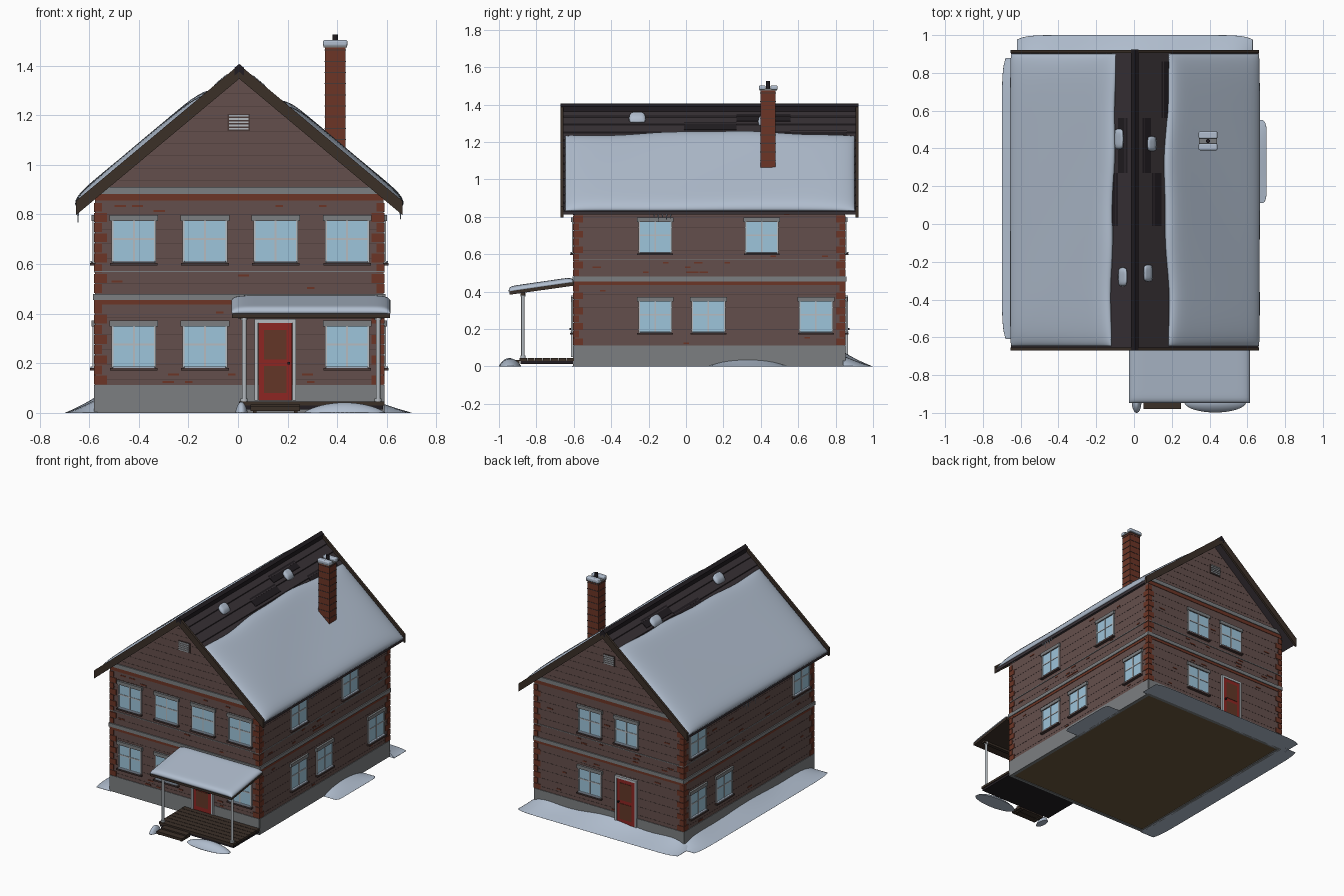
import bpy, bmesh, math, random
from mathutils import Vector, Matrix

if "Cube" in bpy.data.objects:
    bpy.data.objects.remove(bpy.data.objects["Cube"])
random.seed(4)
CX, HW, YF, YB = 0.005, 0.582, -0.60, 0.85      # wall box
RZ, SL, RW, RY0, RY1 = 1.405, 0.835, 0.655, -0.67, 0.922   # roof
TOP = -.025                                     # roof surface below the bargeboard line
MATS = {}
COL = dict(wall=0x64504D, brick=0x6C382A, stone=0x7B7E80, roof=0x3A3438, dark=0x262226, wood=0x3D332C,
           snow=0xAFBCCD, glass=0x9CC3DA, frame=0xB4BABF, red=0x8C2A27, mortar=0x4A3B39, panel=0x63392B, under=0x6A583F)

def mat(c):
    if c not in MATS:
        m = bpy.data.materials.new(c)
        rgb = [((COL[c] >> s) & 255) / 255 for s in (16, 8, 0)]
        m.diffuse_color = [v ** 2.2 for v in rgb] + [1]
        m.use_nodes = True
        m.node_tree.nodes["Principled BSDF"].inputs["Base Color"].default_value = m.diffuse_color
        MATS[c] = m
    return MATS[c]

def finish(name, bm, c, smooth=False, bevel=0):
    bmesh.ops.recalc_face_normals(bm, faces=bm.faces)
    me = bpy.data.meshes.new(name)
    bm.to_mesh(me); bm.free()
    ob = bpy.data.objects.new(name, me)
    bpy.context.collection.objects.link(ob)
    me.materials.append(mat(c))
    for p in me.polygons: p.use_smooth = smooth
    if bevel:
        b = ob.modifiers.new("bevel", 'BEVEL'); b.width = bevel; b.segments = 3
    return ob

def boxes(name, items, c, bevel=0):
    bm = bmesh.new()
    for x0, x1, y0, y1, z0, z1 in items:
        M = Matrix.Translation(((x0+x1)/2, (y0+y1)/2, (z0+z1)/2)) @ Matrix.Diagonal((abs(x1-x0), abs(y1-y0), abs(z1-z0), 1))
        bmesh.ops.create_cube(bm, size=1, matrix=M)
    return finish(name, bm, c, bevel=bevel)

def prisms(name, items, c, axis='y'):
    # each item: profile points, start, end along the axis
    bm = bmesh.new()
    for prof, a, b in items:
        P = (lambda p, t: (p[0], t, p[1])) if axis == 'y' else (lambda p, t: (t, p[0], p[1]))
        A, Bv = [bm.verts.new(P(p, a)) for p in prof], [bm.verts.new(P(p, b)) for p in prof]
        bm.faces.new(A); bm.faces.new(Bv[::-1])
        for i in range(len(prof)):
            j = (i + 1) % len(prof)
            bm.faces.new((A[i], A[j], Bv[j], Bv[i]))
    return finish(name, bm, c)

def patch(name, f, nu=32, nv=20):
    # snow sheet: f(u, v) gives (bottom, top) for u, v in -1..1, points bunched at the edges
    bm = bmesh.new()
    for k in (0, 1):
        g = [[bm.verts.new(f(math.sin(math.pi*(i/nu-.5)), math.sin(math.pi*(j/nv-.5)))[k]) for j in range(nv+1)] for i in range(nu+1)]
        for i in range(nu):
            for j in range(nv):
                bm.faces.new((g[i][j], g[i+1][j], g[i+1][j+1], g[i][j+1]))
    bmesh.ops.remove_doubles(bm, verts=bm.verts, dist=1e-5)
    return finish(name, bm, 'snow', True)

def on_wall(s, u0, u1, z0, z1, d0, d1):
    if s == 'F': return (u0, u1, YF-d1, YF-d0, z0, z1)
    if s == 'B': return (u0, u1, YB+d0, YB+d1, z0, z1)
    if s == 'R': return (CX+HW+d0, CX+HW+d1, u0, u1, z0, z1)
    return (CX-HW-d1, CX-HW-d0, u0, u1, z0, z1)

def span(s): return (CX-HW, CX+HW) if s in 'FB' else (YF, YB)

# House body, foundation, floor
xw0, xw1 = CX-HW, CX+HW
prisms("brick_walls", [([(xw0, .1), (xw1, .1), (xw1, .865), (CX, 1.352), (xw0, .865)], YF, YB)], 'wall')
boxes("foundation", [on_wall(s, span(s)[0], span(s)[1], 0, .112, -.02, .004) for s in 'FBRL'], 'stone')
boxes("ground_floor", [(xw0+.015, xw1-.015, YF+.015, YB-.015, .004, .05)], 'under')

# Brick course lines, belts, loose bricks, corner quoins
lines, belts, bricks, quoins = [], [], [], []
for s in 'FBRL':
    a, b = span(s)
    for z in (.135, .195, .255, .315, .385, .52, .62, .68, .74, .80):
        lines.append(on_wall(s, a, b, z, z+.002, 0, .001))
    belts.append(on_wall(s, a-.006, b+.006, .455, .48, 0, .008))
    belts.append(on_wall(s, a-.003, b+.003, .568, .573, 0, .004))
    bricks.append(on_wall(s, a, b, .436, .455, 0, .003))
    if s in 'FB':
        belts.append(on_wall(s, a, b, .882, .91, 0, .008))
        bricks.append(on_wall(s, a, b, .856, .882, 0, .003))
        for k in range(8):
            z = .935 + k*.05
            w = (1.34 - z)/SL
            lines.append(on_wall(s, CX-w, CX+w, z, z+.002, 0, .001))
    for k in range(18):
        u = random.uniform(a+.06, b-.11)
        z = random.choice((.12, .15, .40, .50, .525, .55, .585, .81, .83, .28, .70))
        bricks.append(on_wall(s, u, u+random.choice((.03, .045)), z, z+.008, 0, .003))
    for k in range(18):
        z, w = .114 + k*.041, (.048, .028)[k % 2]
        quoins += [on_wall(s, a-.004, a+w, z, z+.036, 0, .004), on_wall(s, b-w, b+.004, z, z+.036, 0, .004)]
boxes("course_lines", lines, 'mortar')
boxes("stone_belts", belts, 'stone')
boxes("accent_bricks", bricks, 'brick')
boxes("corner_quoins", quoins, 'brick')

# Windows
LO, UP = .182, .607
wins = {'F': [(-.42, LO), (-.133, LO), (.44, LO), (-.42, UP), (-.133, UP), (.152, UP), (.44, UP)],
        'B': [(.152, LO), (.152, UP), (-.133, UP)],
        'R': [(-.165, LO), (.12, LO), (.695, LO), (-.165, UP), (.405, UP)],
        'L': [(.695, LO), (.405, LO), (.695, UP), (-.455, UP)]}
glass, frames, lintels, sills, sillsnow = [], [], [], [], []
for s, ws in wins.items():
    for u, z in ws:
        w, h = .086, .172
        glass.append(on_wall(s, u-w, u+w, z, z+h, -.01, .005))
        for q in (-w, 0, w):
            frames.append(on_wall(s, u+q-.004, u+q+.004, z, z+h, 0, .009))
        for q in (0, h*.55, h):
            frames.append(on_wall(s, u-w, u+w, z+q-.004, z+q+.004, 0, .008))
        lintels.append(on_wall(s, u-.098, u+.098, z+h-.006, z+h+.018, 0, .014))
        sills.append(on_wall(s, u-.096, u+.096, z-.012, z-.002, 0, .02))
        sillsnow.append(on_wall(s, u-.085, u+.085, z-.002, z+.006, 0, .018))
boxes("window_glass", glass, 'glass')
boxes("window_frames", frames, 'frame')
boxes("window_lintels", lintels, 'stone')
boxes("window_sills", sills, 'mortar')
boxes("sill_snow", sillsnow, 'snow', .003)

# Doors front and back
for s, u, z0 in (('F', .15, .05), ('B', -.133, .05)):
    n = "front_door" if s == 'F' else "back_door"
    boxes(n, [on_wall(s, u-.068, u+.068, z0, .362, -.01, .012)], 'red')
    boxes(n+"_panels", [on_wall(s, u-.046, u+.046, a, b, .01, .015) for a, b in ((z0+.03, .19), (.215, .335))], 'panel')
    boxes(n+"_trim", [on_wall(s, u-.084, u-.07, z0, .375, 0, .016), on_wall(s, u+.07, u+.084, z0, .375, 0, .016),
                      on_wall(s, u-.084, u+.084, .362, .378, 0, .016)], 'frame')
    boxes(n+"_knob", [on_wall(s, u+.05, u+.06, .195, .205, .01, .024)], 'dark')

# Gable vents
for s in 'FB':
    boxes("gable_vent", [on_wall(s, -.042, .048, 1.135, 1.205, 0, .006)], 'mortar')
    boxes("vent_slats", [on_wall(s, -.036, .042, 1.142+k*.013, 1.149+k*.013, .004, .012) for k in range(5)], 'frame')

# Roof slab, bargeboards, ridge, lapped shingles
def rp(side, d, off=0): return (CX+side*d, RZ - SL*d + off)
def chevron(w, top, bot): return [rp(-1, w, top), rp(1, 0, top), rp(1, w, top), rp(1, w, bot), rp(1, 0, bot), rp(-1, w, bot)]
prisms("roof_slab", [(chevron(RW, TOP-.004, -.047), RY0+.01, RY1-.01)], 'roof')
prisms("bargeboards", [(chevron(RW+.003, -.001, -.058), a, a+.016) for a in (RY0, RY1-.016)], 'wood')
prisms("ridge_cap", [(chevron(.02, .002, -.03), RY0-.001, RY1+.001)], 'dark')
sh, dk = [], []
for sd in (-1, 1):
    for k in range(13):
        a, b = k*.05, min(k*.05+.054, RW)
        sh.append(([rp(sd, a, TOP-.004), rp(sd, b, TOP+.003), rp(sd, b, TOP-.01)], RY0+.016, RY1-.016))
for sd, d0, d1, y0, y1 in ((1, .14, .185, .56, .86), (1, .04, .085, .27, .56), (1, .09, .14, -.01, .27),
                           (-1, .04, .09, .27, .56), (-1, .09, .125, -.01, .27)):
    dk.append(([rp(sd, d0, TOP+.002), rp(sd, d1, TOP+.004), rp(sd, d1, TOP-.01), rp(sd, d0, TOP-.01)], y0, y1))
prisms("shingle_courses", sh, 'roof')
prisms("dark_shingles", dk, 'dark')

# Roof snow blankets, wavy along the upper edge
def puff(u, v, n=10): return max(0, (1-abs(u)**n)*(1-abs(v)**n))**.5
def roof_snow(sd):
    N = Vector((sd*SL, 0, 1)).normalized()
    def f(u, v):
        y = .128 + u*.774
        top = (.168+.013*math.cos(4.2*(y-.95)) if sd > 0 else .115-.012*math.sin(2.2*(y-.1))) + .003*math.sin(13*y)
        d = top + (RW+.002-top)*(v+1)/2
        x, z = rp(sd, d, TOP)
        b = Vector((x, y, z))
        return b, b + N*(.034+.003*math.sin(5*y+9*d))*puff(u, v)
    return f
patch("roof_snow_right", roof_snow(1), 48, 24)
patch("roof_snow_left", roof_snow(-1), 48, 24)
def clump(x, y, rx, ry):
    def f(u, v):
        px = x + rx*u*(1-.15*v*v)
        py = y + ry*v*(1-.15*u*u)
        z = RZ + TOP - SL*abs(px-CX)
        return Vector((px, py, z)), Vector((px, py, z+.028*puff(u, v, 5)))
    return f
for x, y, ry in ((-.08, .45, .055), (.095, .425, .04), (-.06, -.28, .05), (.075, -.26, .045)):
    patch("ridge_snow_clump", clump(x, y, .024, ry), 12, 12)

# Icicles on the eaves
bm = bmesh.new()
ice = [(CX+.65, -.17+k*.022, random.uniform(.02, .05)) for k in range(5)]
ice += [(CX-.65, .15+k*.025, random.uniform(.02, .06)) for k in range(6)]
for x, y, l in ice:
    bmesh.ops.create_cone(bm, cap_ends=True, segments=6, radius1=.0005, radius2=.005, depth=l, matrix=Matrix.Translation((x, y, .815-l/2)))
finish("icicles", bm, 'snow')

# Chimney
boxes("chimney", [(.35, .434, .398, .478, 1.03, 1.478)], 'brick')
boxes("chimney_joints", [(.348, .436, .396, .48, z, z+.004) for z in [1.10+.045*k for k in range(9)]], 'mortar')
boxes("chimney_cap", [(.344, .44, .392, .486, 1.474, 1.486)], 'stone')
boxes("chimney_cap_snow", [(.342, .442, .39, .426, 1.478, 1.503), (.342, .442, .452, .49, 1.478, 1.503)], 'snow', .008)
bm = bmesh.new()
bmesh.ops.create_cone(bm, cap_ends=True, segments=12, radius1=.011, radius2=.011, depth=.045, matrix=Matrix.Translation((.392, .439, 1.503)))
finish("flue_pipe", bm, 'dark')

# Porch: deck, step, posts, roof, snow
boxes("porch_deck", [(.005, .59, -.89+k*.042, -.89+k*.042+.039, .03, .046) for k in range(7)], 'wood')
boxes("deck_frame", [(.01, .585, -.885, -.6, .014, .032)], 'dark')
boxes("porch_step", [(.05, .25, -.98, -.935, .008, .026), (.05, .25, -.932, -.89, .008, .034), (.06, .075, -.97, -.89, 0, .01), (.225, .24, -.97, -.89, 0, .01)], 'wood')
bm = bmesh.new()
for x in (.025, .565):
    for r, z0, z1 in ((.009, .045, .395), (.014, .045, .058), (.014, .375, .392)):
        bmesh.ops.create_cone(bm, cap_ends=True, segments=16, radius1=r, radius2=r, depth=z1-z0, matrix=Matrix.Translation((x, -.872, (z0+z1)/2)))
finish("porch_posts", bm, 'frame')
prisms("porch_roof", [([(-.945, .383), (-.945, .402), (-.6, .452), (-.6, .432)], -.025, .613)], 'wood', 'x')
boxes("porch_beam", [(.0, .59, -.885, -.86, .38, .395)], 'wood')
def porch_snow(u, v):
    x, y = .294 + .321*u, -.774 + .174*v
    b = Vector((x, y, .401 + (y+.945)*.145))
    return b, b + Vector((0, -.004, .027))*puff(u, v, 16)
patch("porch_roof_snow", porch_snow)

# Snow drifts against the walls
def drift(s, a, b, w, h, wave):
    def f(u, v):
        t, k = (a+b)/2 + (b-a)/2*u, (v+1)/2
        d = -.01 + (w+.01)*k*(1-abs(u)**14*.15)
        z = h*(1-wave+wave*math.cos(2*math.pi*u))*(1-k)**1.3*(1-u**8)
        if not wave: z *= 1-u*u
        if s == 'B': p = (t, YB+d)
        elif s == 'L': p = (CX-HW-d, t)
        else: p = (CX+HW+d, t)
        return Vector((*p, 0)), Vector((*p, z+.004*(1-u**8)*(1-k**8)))
    return f
patch("back_drift", drift('B', -.62, .63, .15, .075, .2))
patch("left_drift", drift('L', -.61, .88, .122, .065, .1))
patch("right_drift", drift('R', .11, .55, .115, .036, 0))

# Snow mounds beside the step
def mound(x, y, rx, ry, h):
    def f(u, v):
        px, py = x + rx*u*math.sqrt(1-v*v/2), y + ry*v*math.sqrt(1-u*u/2)
        r = min(1, ((px-x)/rx)**2 + ((py-y)/ry)**2)
        return Vector((px, py, 0)), Vector((px, py, h*(1-r)**.8))
    return f
patch("front_mound_large", mound(.43, -.94, .165, .058, .042), 20, 16)
patch("front_mound_small", mound(.014, -.945, .025, .055, .045), 16, 16)
